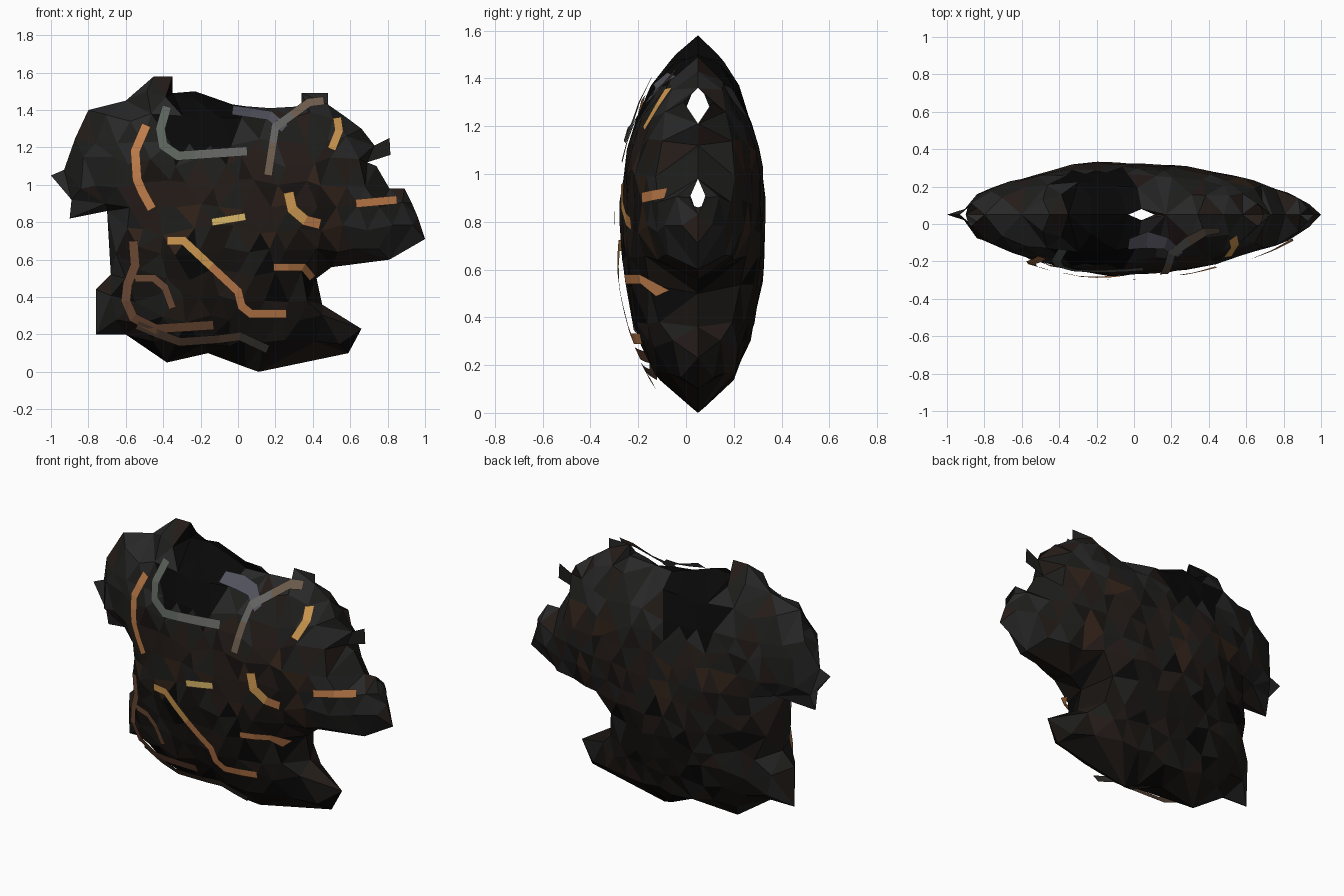
import bpy, bmesh, math, random
from mathutils import Vector
from mathutils.geometry import delaunay_2d_cdt, intersect_point_line

if "Cube" in bpy.data.objects:
    bpy.data.objects.remove(bpy.data.objects["Cube"])

random.seed(7)
SEAM = 0.05   # y of the rim where front and back shells meet
FRONT, BACK = .325, .285

# Silhouette seen from the front (x, z), clockwise
OUTLINE = [(-.45, 1.58), (-.35, 1.58), (-.35, 1.49), (-.23, 1.5), (-.03, 1.43), (.04, 1.42),
           (.17, 1.41), (.34, 1.42), (.34, 1.49), (.48, 1.49), (.48, 1.43), (.58, 1.36),
           (.66, 1.3), (.73, 1.21), (.81, 1.25), (.815, 1.16), (.69, 1.12), (.74, 1.1),
           (.81, .98), (.89, .98), (.93, .9), (.96, .83), (1, .71), (.81, .6), (.5, .56),
           (.42, .5), (.45, .36), (.66, .23), (.59, .1), (.11, 0), (.04, .025), (-.16, .1),
           (-.38, .05), (-.6, .2), (-.76, .2), (-.76, .44), (-.68, .52), (-.7, .86),
           (-.9, .82), (-.89, .92), (-1, 1.05), (-.93, 1.08), (-.87, 1.25), (-.8, 1.4),
           (-.6, 1.45)]
OUTLINE = [Vector(p) for p in reversed(OUTLINE)]
EDGES = list(zip(OUTLINE, OUTLINE[1:] + OUTLINE[:1]))
# Small openings in the seam: (x, z, half width)
GAPS = [(.04, 1.42, .03), (.04, .025, .03), (-.87, 1.25, .06), (.66, 1.3, .06),
        (.93, .9, .035), (-.89, .92, .035)]


def lin(rgb):
    return [(c / 255) ** 2.2 for c in rgb] + [1]


def material(name, rgb):
    m = bpy.data.materials.new(name)
    m.diffuse_color = lin(rgb)
    m.use_nodes = True
    m.node_tree.nodes["Principled BSDF"].inputs["Base Color"].default_value = m.diffuse_color
    return m


def rim_distance(p):
    best = 9
    for a, b in EDGES:
        q, t = intersect_point_line(p, a, b)[:2]
        q = a.lerp(b, min(max(t, 0), 1))
        best = min(best, (Vector(p) - q.to_2d()).length)
    return best


def inside(x, z):
    hits = [1 for a, b in EDGES if (a.y > z) != (b.y > z)
            and x < a.x + (z - a.y) / (b.y - a.y) * (b.x - a.x)]
    return len(hits) % 2 == 1


# Inflate the silhouette like a balloon: relax a membrane on a grid
CELL, NX, NZ = .04, 54, 44
X0, Z0 = -1.06, -.06
cells = [(i, j) for i in range(1, NX - 1) for j in range(1, NZ - 1)
         if inside(X0 + i * CELL, Z0 + j * CELL)]
phi = [[0.0] * NZ for _ in range(NX)]
for _ in range(220):
    for i, j in cells:
        avg = (phi[i - 1][j] + phi[i + 1][j] + phi[i][j - 1] + phi[i][j + 1] + CELL * CELL) / 4
        phi[i][j] += 1.8 * (avg - phi[i][j])
PEAK = max(map(max, phi))


def bulge(x, z):
    # half thickness, 0..1
    u, v = (x - X0) / CELL, (z - Z0) / CELL
    i, j = int(u), int(v)
    u, v = u - i, v - j
    low = phi[i][j] * (1 - u) + phi[i + 1][j] * u
    high = phi[i][j + 1] * (1 - u) + phi[i + 1][j + 1] * u
    return math.sqrt(max(0, low * (1 - v) + high * v) / PEAK)


def make_object(name, bm, mats):
    me = bpy.data.meshes.new(name)
    bm.to_mesh(me)
    bm.free()
    for m in mats:
        me.materials.append(m)
    ob = bpy.data.objects.new(name, me)
    bpy.context.collection.objects.link(ob)
    return ob


# Faceted garment shell
shades = [material("pitch", (17, 17, 17)), material("soot", (29, 26, 24)),
          material("charcoal", (44, 44, 44)), material("umber", (40, 33, 30)),
          material("rust", (54, 40, 32)), material("coal", (35, 36, 34))]


def shade(c):
    if -.38 < c.x < .02 and c.z > 1.17:
        return 0
    if c.z > 1.15 or abs(c.x) > .62:
        return random.choice([2, 2, 5, 5, 5, 3])
    if c.z > .7:
        return random.choice([3, 3, 5, 1, 3, 1, 5, 4])
    return random.choice([0, 1, 1, 1, 3, 5])


pts = list(OUTLINE)
step = .12
for j in range(14):
    for i in range(18):
        p = Vector((-.98 + (i + .5 * (j % 2)) * step, .04 + j * step))
        p += Vector((random.uniform(-.03, .03), random.uniform(-.03, .03)))
        if rim_distance(p) > .032:
            pts.append(p)
loop = list(range(len(OUTLINE)))
vs, _, fs = delaunay_2d_cdt(pts, [], [loop], 1, 1e-5)[:3]

bm = bmesh.new()
for side, thick in ((-1, FRONT), (1, BACK)):
    cache = {}
    for f in fs:
        for k in f:
            if k not in cache:
                x, z = vs[k]
                if rim_distance(vs[k]) < .002:
                    h = max([g for gx, gz, g in GAPS if abs(gx - x) + abs(gz - z) < .005], default=0)
                else:
                    h = thick * bulge(x, z) + random.uniform(-.012, .006)
                cache[k] = bm.verts.new((x, SEAM + side * h, z))
        face = bm.faces.new([cache[k] for k in f])
        face.normal_update()
        if face.normal.y * side < 0:
            face.normal_flip()
        face.material_index = shade(face.calc_center_median())
bmesh.ops.remove_doubles(bm, verts=bm.verts, dist=1e-4)
make_object("garment_shell", bm, shades)

# Glowing trim ribbons that float just off the front
trims = {n: material(n, c) for n, c in {
    "orange": (190, 124, 76), "gold": (206, 152, 82), "straw": (216, 182, 104),
    "brown": (112, 78, 58), "dark_brown": (84, 66, 54), "sage": (92, 98, 92),
    "grey": (98, 98, 96), "slate": (82, 82, 92), "taupe": (108, 92, 78), "ash": (62, 60, 56)}.items()}


def ribbon(name, path, colours, width=.045):
    path = [Vector(p) for p in path]
    fine = []
    for a, b in zip(path, path[1:]):
        n = max(1, round((b - a).length / .1))
        fine += [a.lerp(b, i / n) for i in range(n)]
    fine.append(path[-1])
    bm = bmesh.new()
    rows = []
    for i, p in enumerate(fine):
        d0 = (p - fine[i - 1]).normalized() if i else (fine[1] - p).normalized()
        d1 = (fine[i + 1] - p).normalized() if i < len(fine) - 1 else d0
        t = (d0 + d1).normalized()
        n = Vector((-t.y, t.x)) * (width / 2 / max(t.dot(d0), .6))
        rows.append([bm.verts.new((q.x, SEAM - FRONT * bulge(q.x, q.y) - .025, q.y)) for q in (p + n, p - n)])
    for i, (r, s) in enumerate(zip(rows, rows[1:])):
        f = bm.faces.new((r[0], r[1], s[1], s[0]))
        f.material_index = i * len(colours) // (len(rows) - 1)
    make_object(name, bm, [trims[c] for c in colours])


ribbon("left_shoulder_trim", [(-.49, 1.32), (-.55, 1.18), (-.54, 1.03), (-.51, .96), (-.46, .87)], ["orange"], .05)
ribbon("neckline_trim", [(-.38, 1.42), (-.415, 1.3), (-.4, 1.21), (-.32, 1.155), (.05, 1.18)], ["sage", "grey"], .05)
ribbon("collar_trim", [(-.03, 1.4), (.17, 1.37), (.25, 1.3)], ["slate"], .05)
ribbon("lapel_trim", [(.46, 1.45), (.38, 1.44), (.2, 1.31), (.16, 1.05)], ["taupe", "grey", "taupe"], .045)
ribbon("right_shoulder_trim", [(.53, 1.36), (.54, 1.29), (.5, 1.19)], ["gold"])
ribbon("right_sleeve_trim", [(.63, .9), (.85, .92)], ["orange"], .045)
ribbon("right_chest_trim", [(.27, .96), (.29, .87), (.36, .81), (.44, .79)], ["gold", "gold", "orange"], .055)
ribbon("centre_bar", [(-.14, .8), (.04, .83)], ["straw"], .04)
ribbon("diagonal_trim", [(-.38, .7), (-.29, .7), (0, .43), (.02, .35), (.07, .31), (.26, .31)],
       ["gold", "orange", "orange"], .045)
ribbon("waist_trim", [(.19, .56), (.35, .56), (.4, .5)], ["orange"], .04)
ribbon("left_hip_trim", [(-.56, .7), (-.55, .57), (-.59, .47), (-.6, .38), (-.56, .29), (-.44, .23), (-.13, .25)],
       ["brown"], .05)
ribbon("left_hip_inner_trim", [(-.55, .5), (-.45, .5), (-.39, .45), (-.35, .34)], ["brown"], .04)
ribbon("hem_trim", [(-.54, .25), (-.42, .2), (-.31, .16), (-.1, .175), (.01, .19), (.16, .12)],
       ["dark_brown", "dark_brown", "ash"], .045)
